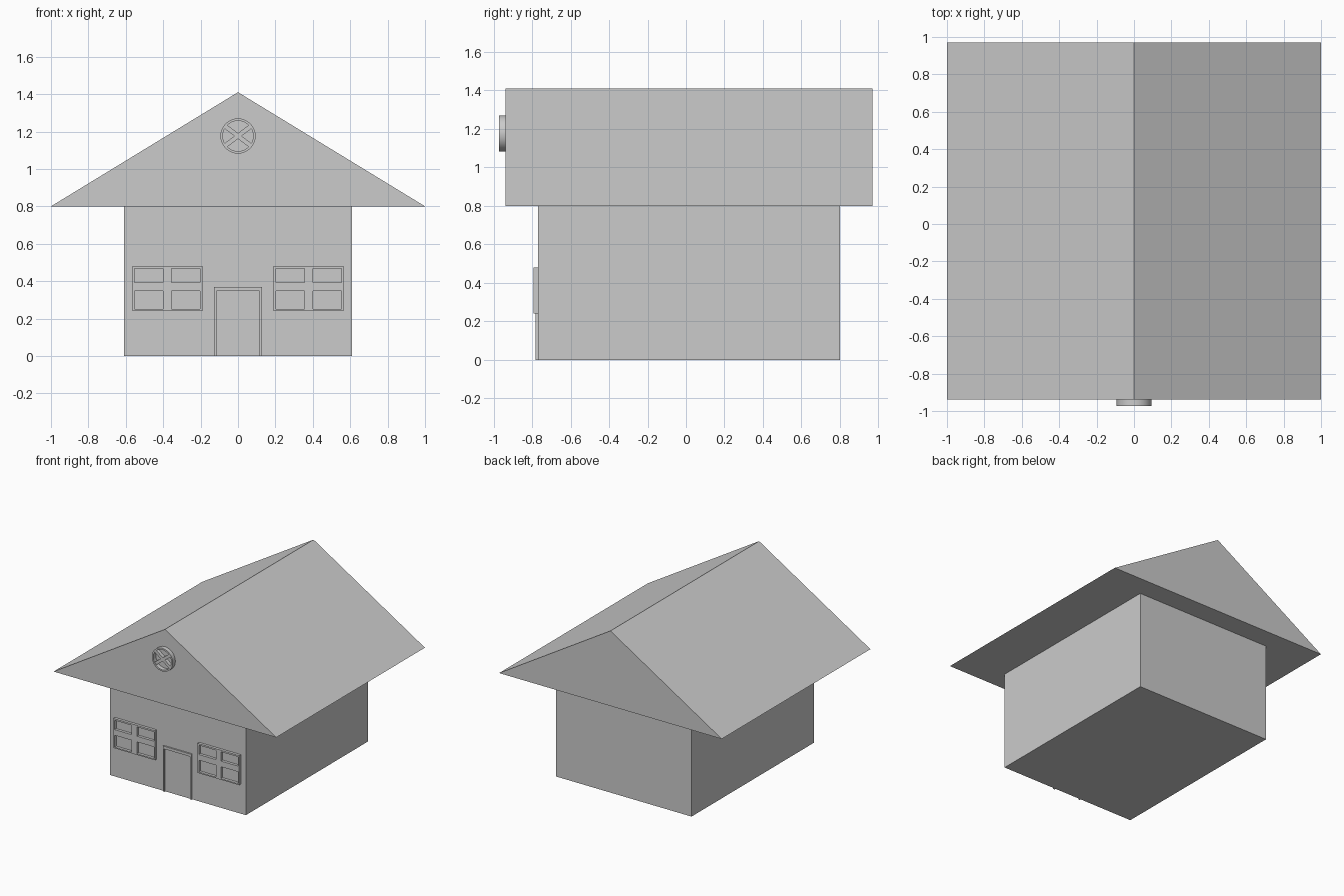
import bpy, bmesh, math
from mathutils import Matrix, Vector

if "Cube" in bpy.data.objects:
    bpy.data.objects.remove(bpy.data.objects["Cube"])


def extrude_profile(name, pts, y0, y1):
    """Closed prism from an (x, z) outline, extruded along y."""
    bm = bmesh.new()
    face = bm.faces.new([bm.verts.new((x, y0, z)) for x, z in pts])
    ext = bmesh.ops.extrude_face_region(bm, geom=[face])
    verts = [g for g in ext["geom"] if isinstance(g, bmesh.types.BMVert)]
    bmesh.ops.translate(bm, vec=(0, y1 - y0, 0), verts=verts)
    bmesh.ops.recalc_face_normals(bm, faces=bm.faces)
    return finish(name, bm)


def finish(name, bm):
    mesh = bpy.data.meshes.new(name)
    bm.to_mesh(mesh)
    bm.free()
    obj = bpy.data.objects.new(name, mesh)
    bpy.context.collection.objects.link(obj)
    return obj


def window(name, cx):
    """Raised frame with four openings, filled cell by cell from a grid."""
    xs = [-0.187, -0.176, -0.023, 0.023, 0.176, 0.187]
    zs = [0.24, 0.25, 0.346, 0.392, 0.467, 0.48]
    bm = bmesh.new()
    grid = [[bm.verts.new((cx + x, -0.77, z)) for z in zs] for x in xs]
    for i in range(5):
        for j in range(5):
            if i % 2 == 0 or j % 2 == 0:
                bm.faces.new((grid[i][j], grid[i + 1][j],
                              grid[i + 1][j + 1], grid[i][j + 1]))
    ext = bmesh.ops.extrude_face_region(bm, geom=list(bm.faces))
    verts = [g for g in ext["geom"] if isinstance(g, bmesh.types.BMVert)]
    bmesh.ops.translate(bm, vec=(0, -0.022, 0), verts=verts)
    bmesh.ops.recalc_face_normals(bm, faces=bm.faces)
    return finish(name, bm)


# Walls and gabled roof
extrude_profile("walls", [(-0.61, 0), (0.61, 0), (0.61, 0.8), (-0.61, 0.8)], -0.77, 0.80)
extrude_profile("roof", [(-1, 0.8), (1, 0.8), (0, 1.41)], -0.938, 0.97)

# Door surround
extrude_profile("door_frame", [(-0.128, 0), (-0.116, 0), (-0.116, 0.348), (0.116, 0.348),
                               (0.116, 0), (0.128, 0), (0.128, 0.37), (-0.128, 0.37)],
                -0.782, -0.77)

# Front windows
window("left_window", -0.378)
window("right_window", 0.378)

# Round gable vent ring: closed loop of wall, front, inner and back strips
CZ, SEG = 1.176, 32
section = [(0.094, -0.938), (0.094, -0.972), (0.081, -0.972), (0.081, -0.938)]
bm = bmesh.new()
rings = []
for k in range(SEG):
    a = 2 * math.pi * k / SEG
    rings.append([bm.verts.new((r * math.cos(a), y, CZ + r * math.sin(a))) for r, y in section])
for k in range(SEG):
    p, q = rings[k], rings[(k + 1) % SEG]
    for j in range(4):
        n = (j + 1) % 4
        bm.faces.new((p[j], p[n], q[n], q[j]))
bmesh.ops.recalc_face_normals(bm, faces=bm.faces)
ring = finish("vent_ring", bm)
bpy.context.view_layer.objects.active = ring
ring.select_set(True)
bpy.ops.object.shade_smooth_by_angle(angle=math.radians(40))

# Crossed vent bars as one outline
angle = math.radians(37)
u = Vector((math.cos(angle), math.sin(angle)))
v = Vector((-u.x, u.y))
w = 0.012 / math.sin(2 * angle)
outline = []
for d, before, after in ((u, -v, v), (v, u, -u), (-u, v, -v), (-v, -u, u)):
    side = Vector((-d.y, d.x)) * 0.012
    inner = d * w + before * w
    outline += [inner, d * 0.083 - side, d * 0.083 + side]
extrude_profile("vent_bars", [(p.x, CZ + p.y) for p in outline], -0.966, -0.938)
